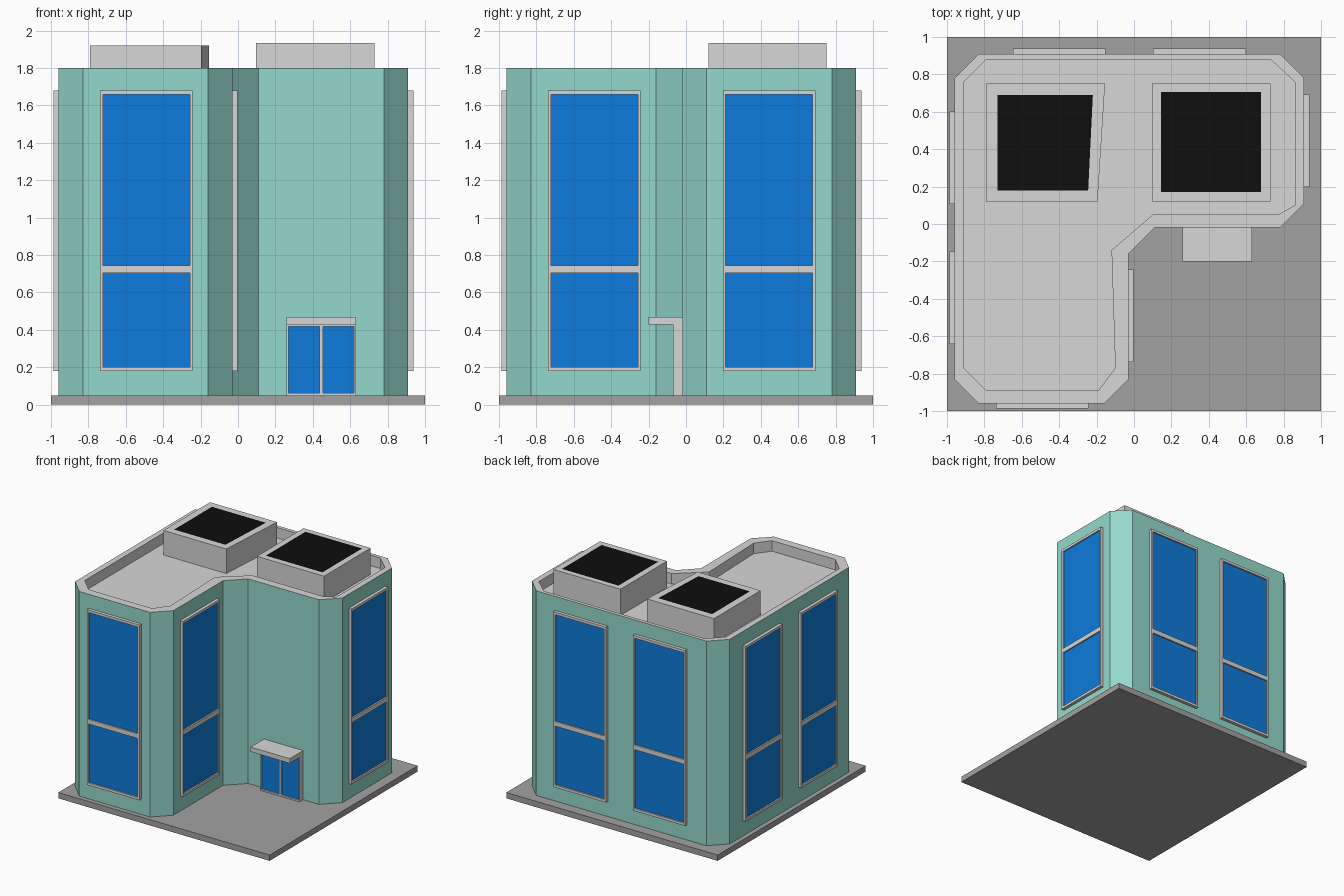
import bpy, bmesh
from math import radians
from mathutils import Matrix

if "Cube" in bpy.data.objects:
    bpy.data.objects.remove(bpy.data.objects["Cube"])


def material(name, rgb):
    linear = [((c / 255 + 0.055) / 1.055) ** 2.4 for c in rgb]
    mat = bpy.data.materials.new(name)
    mat.use_nodes = True
    mat.diffuse_color = (*linear, 1)
    mat.node_tree.nodes["Principled BSDF"].inputs["Base Color"].default_value = (*linear, 1)
    return mat


TEAL = material("teal wall", (149, 217, 203))
LIGHT = material("light grey trim", (215, 215, 215))
PAVING = material("paving grey", (162, 162, 162))
BLUE = material("blue glass", (14, 124, 221))
BLACK = material("black vent", (14, 14, 14))


def finish(name, bm, mats):
    bmesh.ops.recalc_face_normals(bm, faces=bm.faces)
    mesh = bpy.data.meshes.new(name)
    bm.to_mesh(mesh)
    bm.free()
    for mat in mats:
        mesh.materials.append(mat)
    obj = bpy.data.objects.new(name, mesh)
    bpy.context.collection.objects.link(obj)
    return obj


def add_box(bm, x0, x1, y0, y1, z0, z1):
    size = Matrix.Diagonal((x1 - x0, y1 - y0, z1 - z0, 1))
    centre = Matrix.Translation(((x0 + x1) / 2, (y0 + y1) / 2, (z0 + z1) / 2))
    bmesh.ops.create_cube(bm, size=1, matrix=centre @ size)


def box(name, mat, *bounds):
    bm = bmesh.new()
    add_box(bm, *bounds)
    return finish(name, bm, [mat])


def stack(name, rings, mats, side_mats, cap_mat):
    """Join matching rings of (points, height) and cap both ends."""
    bm = bmesh.new()
    loops = [[bm.verts.new((x, y, z)) for x, y in pts] for pts, z in rings]
    n = len(loops[0])
    for low, high, slot in zip(loops, loops[1:], side_mats):
        for i in range(n):
            j = (i + 1) % n
            bm.faces.new((low[i], low[j], high[j], high[i])).material_index = slot
    bm.faces.new(loops[0][::-1])
    bm.faces.new(loops[-1]).material_index = cap_mat
    return finish(name, bm, mats)


# Square base
box("base_slab", PAVING, -1, 1, -1, 1, 0, 0.05)

# L-shaped body with chamfered corners, parapet and sunken roof
outer = [(-.83, -.96), (-.16, -.96), (-.03, -.83), (-.03, -.16), (.11, -.02), (.78, -.02),
         (.91, .11), (.91, .78), (.78, .91), (-.83, .91), (-.96, .78), (-.96, -.83)]
inner = [(-.79, -.89), (-.19, -.89), (-.10, -.77), (-.12, -.14), (.10, .05), (.77, .05),
         (.86, .10), (.86, .76), (.73, .88), (-.79, .88), (-.91, .76), (-.91, -.77)]
ROOF, TOP = 1.71, 1.8
stack("building_body", [(outer, 0.05), (outer, TOP), (inner, TOP), (inner, ROOF)],
      [TEAL, LIGHT], [0, 1, 1], 1)

# Rooftop vents with black openings
vents = {
    "right_roof_vent": (1.92, [(-.79, .12), (-.195, .12), (-.155, .75), (-.79, .75)],
                        [(-.73, .18), (-.245, .18), (-.22, .69), (-.73, .69)]),
    "left_roof_vent": (1.935, [(.095, .12), (.73, .12), (.73, .75), (.095, .75)],
                       [(.145, .17), (.68, .17), (.68, .705), (.145, .705)]),
}
for name, (top, rim, hole) in vents.items():
    stack(name, [(rim, ROOF), (rim, top), (hole, top)], [LIGHT, BLACK], [0, 0], 1)


def glazed_unit(name, x, y, turn, width, z0, z1, depth, side, ends, bars):
    """Frame and recessed glass; local -y points out of the wall."""
    place = Matrix.Translation((x, y, 0)) @ Matrix.Rotation(radians(turn), 4, "Z")
    h = width / 2
    bm = bmesh.new()
    for s in (-1, 1):
        a, b = sorted((s * h, s * (h - side)))
        add_box(bm, a, b, -depth, 0, z0, z1)
    add_box(bm, side - h, h - side, -depth, 0, z0, z0 + ends)
    add_box(bm, side - h, h - side, -depth, 0, z1 - ends, z1)
    for bar in bars:
        add_box(bm, bar[0], bar[1], -depth, 0, bar[2], bar[3])
    finish(name + "_frame", bm, [LIGHT]).matrix_world = place
    glass = box(name + "_glass", BLUE, side - h, h - side, 0.012 - depth, 0,
                z0 + ends, z1 - ends)
    glass.matrix_world = place


# Tall windows: wall position and turn
W = 0.495
windows = [("front_window", -.49, -.96, 0),
           ("inner_left_window", -.03, -.49, 90), ("left_window", .91, .445, 90),
           ("back_right_window", -.4, .91, 180), ("back_left_window", .35, .91, 180),
           ("right_rear_window", -.96, .355, 270), ("right_front_window", -.96, -.395, 270)]
for name, x, y, turn in windows:
    glazed_unit(name, x, y, turn, W, .18, 1.68, .027, .015, .022,
                [(.015 - W / 2, W / 2 - .015, .705, .745)])

# Double door and canopy
glazed_unit("door", .445, -.02, 0, .37, .05, .43, .05, .01, .012, [(-.01, .01, .062, .418)])
box("door_canopy", LIGHT, .26, .63, -.2, -.02, .43, .47)
